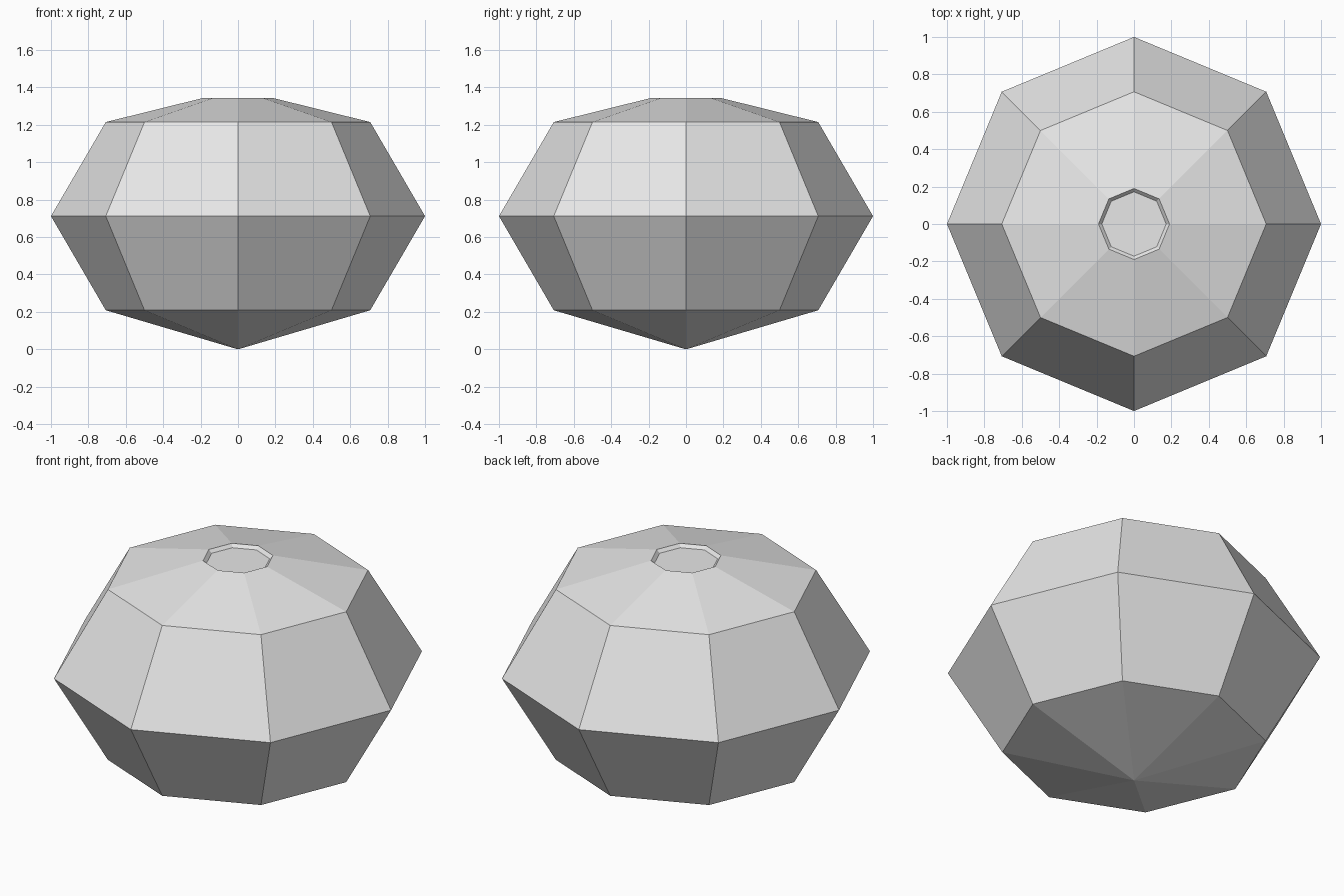
import bpy, bmesh, math

cube = bpy.data.objects.get("Cube")
if cube:
    bpy.data.objects.remove(cube, do_unlink=True)

SIDES = 8

# Plain grey material
grey = bpy.data.materials.new("light_grey")
grey.use_nodes = True
colour = (0.8, 0.8, 0.8, 1)
grey.diffuse_color = colour
grey.node_tree.nodes["Principled BSDF"].inputs["Base Color"].default_value = colour

# Faceted body: (radius, height) rings from the bottom point to the recessed top
rings = [(0.707, 0.209), (1, 0.712), (0.707, 1.215), (0.19, 1.343), (0.172, 1.325)]

bm = bmesh.new()


def add_ring(radius, z):
    angles = [math.tau * i / SIDES for i in range(SIDES)]
    return [bm.verts.new((radius * math.cos(a), radius * math.sin(a), z)) for a in angles]


loops = [add_ring(r, z) for r, z in rings]
tip = bm.verts.new((0, 0, 0))
for i in range(SIDES):
    j = (i + 1) % SIDES
    bm.faces.new((tip, loops[0][j], loops[0][i]))
    for low, high in zip(loops, loops[1:]):
        bm.faces.new((low[i], low[j], high[j], high[i]))
bm.faces.new(loops[-1])  # floor of the shallow top recess
bmesh.ops.recalc_face_normals(bm, faces=bm.faces)

mesh = bpy.data.meshes.new("faceted_body")
bm.to_mesh(mesh)
bm.free()
mesh.materials.append(grey)
body = bpy.data.objects.new("faceted_body", mesh)
bpy.context.collection.objects.link(body)
